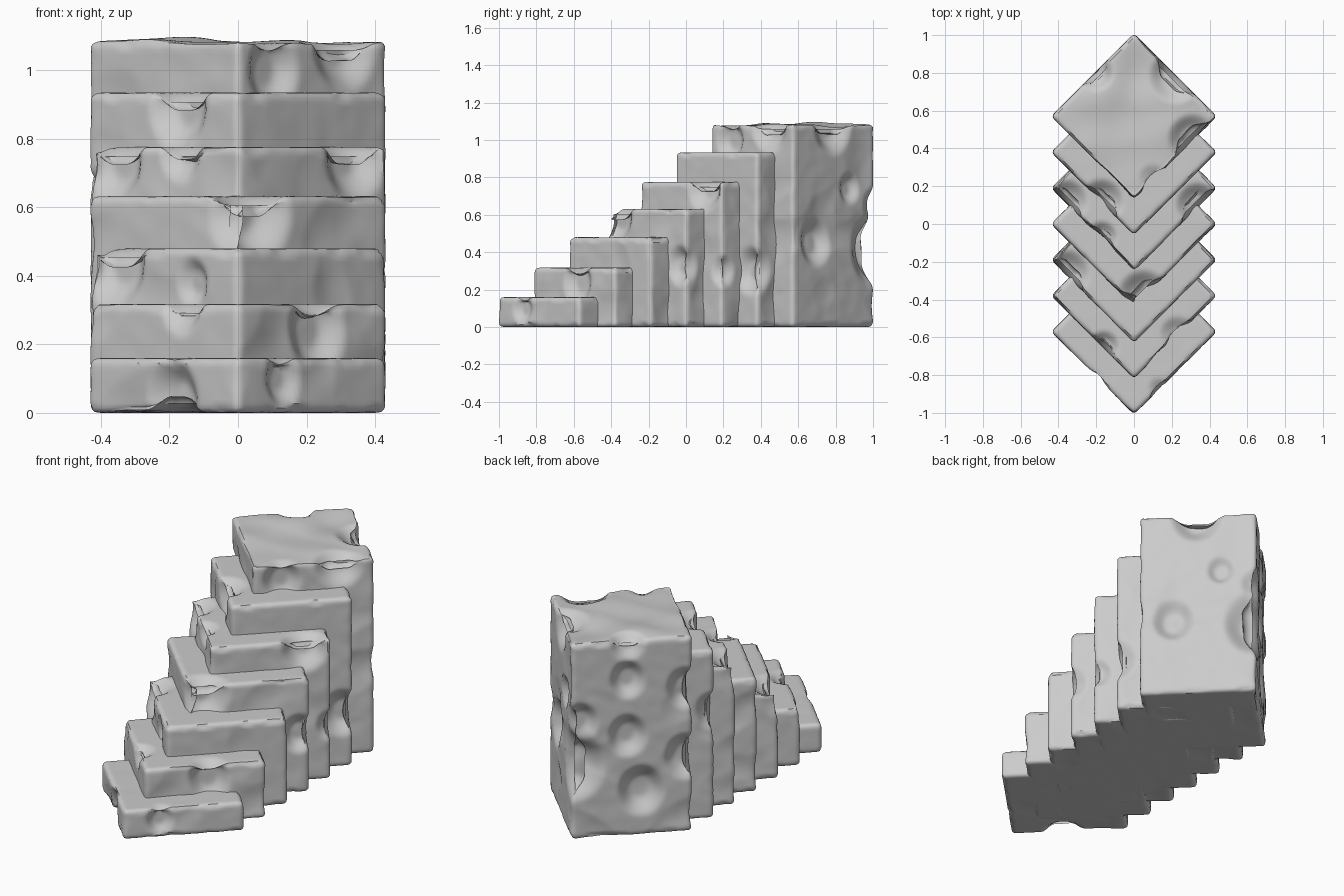
import bpy, bmesh
from mathutils import Vector, Matrix, noise

cube = bpy.data.objects.get("Cube")
if cube:
    bpy.data.objects.remove(cube)

stone = bpy.data.materials.new("grey_stone")
stone.use_nodes = True
grey = (0.6, 0.6, 0.6, 1)
stone.diffuse_color = grey
shader = stone.node_tree.nodes["Principled BSDF"]
shader.inputs["Base Color"].default_value = grey
shader.inputs["Roughness"].default_value = 0.8

HEIGHTS = (0.16, 0.318, 0.48, 0.632, 0.776, 0.934, 1.086)
SPACING = 0.19      # distance between neighbouring blocks
HALF_DIAGONAL = 0.43
HALF_SIDE = 0.31
EDGE = 0.022        # rounding of the block edges
CELL = 0.014        # mesh density

# Craters on the faces turned to the front: block, x, z, radius
FRONT_DENTS = [
    (0, -0.19, 0.03, 0.12), (0, 0.13, 0.10, 0.08),
    (1, 0.23, 0.24, 0.12), (1, -0.16, 0.32, 0.09),
    (2, -0.36, 0.44, 0.14), (2, -0.13, 0.38, 0.07),
    (3, 0.05, 0.59, 0.15), (3, 0.4, 0.33, 0.1),
    (4, -0.36, 0.74, 0.13), (4, -0.17, 0.77, 0.09), (4, 0.34, 0.75, 0.13),
    (5, -0.17, 0.9, 0.13), (5, 0.4, 0.3, 0.12), (5, -0.42, 0.6, 0.1),
    (6, 0.1, 1.0, 0.11), (6, 0.31, 1.08, 0.14),
]
# Craters on the faces turned to the back
BACK_DENTS = [
    (6, 0.31, 0.45, 0.12), (6, 0.0, 0.41, 0.18), (6, 0.22, 1.08, 0.15),
    (6, -0.2, 0.87, 0.1), (6, -0.2, 0.56, 0.11), (6, -0.25, 0.25, 0.13),
    (6, -0.03, 0.65, 0.1), (6, -0.41, 0.8, 0.11), (6, -0.41, 0.42, 0.12),
    (6, -0.2, 1.08, 0.1), (6, 0.13, 0.74, 0.08), (4, 0.42, 0.3, 0.08),
]


def dents_for(index, centre_y):
    found = []
    for dents, side in ((FRONT_DENTS, -1), (BACK_DENTS, 1)):
        for block, x, z, radius in dents:
            if block == index:
                y = centre_y + side * (HALF_DIAGONAL - abs(x))
                found.append((Vector((x, y, z)), radius))
    return found


def dense_box(size):
    """Box split into a regular grid along each axis."""
    bm = bmesh.new()
    bmesh.ops.create_cube(bm, size=1, matrix=Matrix.Diagonal((*size, 1)))
    for axis in range(3):
        along = [e for e in bm.edges
                 if abs(e.verts[0].co[axis] - e.verts[1].co[axis]) > 1e-4]
        bmesh.ops.subdivide_edges(bm, edges=along, use_grid_fill=True,
                                  cuts=round(size[axis] / CELL))
    return bm


def round_point(p, half):
    """Pull a point of the box onto its rounded surface."""
    core = Vector(max(-h + EDGE, min(h - EDGE, c)) for c, h in zip(p, half))
    normal = (p - core).normalized()
    return core + normal * EDGE, normal


def add_block(index, height):
    centre_y = (index - 3) * SPACING
    half = Vector((HALF_SIDE, HALF_SIDE, height / 2))
    bm = dense_box(half * 2)
    turn = Matrix.Rotation(0.7853982, 3, 'Z')
    centre = Vector((0, centre_y, height / 2))
    dents = dents_for(index, centre_y)
    last = index == len(HEIGHTS) - 1

    for v in bm.verts:
        p, normal = round_point(v.co, half)
        p, normal = turn @ p + centre, turn @ normal
        # Worn stone: broad hollows on the sides, chips on the edges
        broad = noise.noise(p * 5 + Vector((index * 3, 0, 0)))
        fine = noise.noise(p * 14)
        chipped = max(abs(c) for c in normal) < 0.68 or 0.2 < abs(normal.z) < 0.95
        push = min(0, broad * 0.022 + 0.002) + fine * 0.002
        if chipped:
            push -= max(0, fine) * 0.015
        if normal.z > 0.9:
            push = broad * 0.025 - 0.004 if last else push * 0.2
        elif normal.z < -0.9:
            push = max(0, -push) * -0.5
        # Craters with a steep rim and a smooth floor
        for spot, radius in dents:
            offset = p - spot
            offset.z *= 0.85
            t = offset.length / radius
            if t < 1:
                s = min(1, (1 - t) * 1.5)
                push -= radius * 0.4 * s * s * (3 - 2 * s)
        v.co = p + normal * push
        v.co.z = max(0, v.co.z)

    bmesh.ops.recalc_face_normals(bm, faces=bm.faces)
    mesh = bpy.data.meshes.new(f"step_block_{index + 1}")
    bm.to_mesh(mesh)
    bm.free()
    mesh.materials.append(stone)
    block = bpy.data.objects.new(mesh.name, mesh)
    bpy.context.collection.objects.link(block)
    return block


# Seven blocks set corner first, each taller than the one before
blocks = [add_block(i, h) for i, h in enumerate(HEIGHTS)]

bpy.ops.object.select_all(action='DESELECT')
for block in blocks:
    block.select_set(True)
bpy.context.view_layer.objects.active = blocks[0]
bpy.ops.object.shade_smooth_by_angle(angle=0.7)
